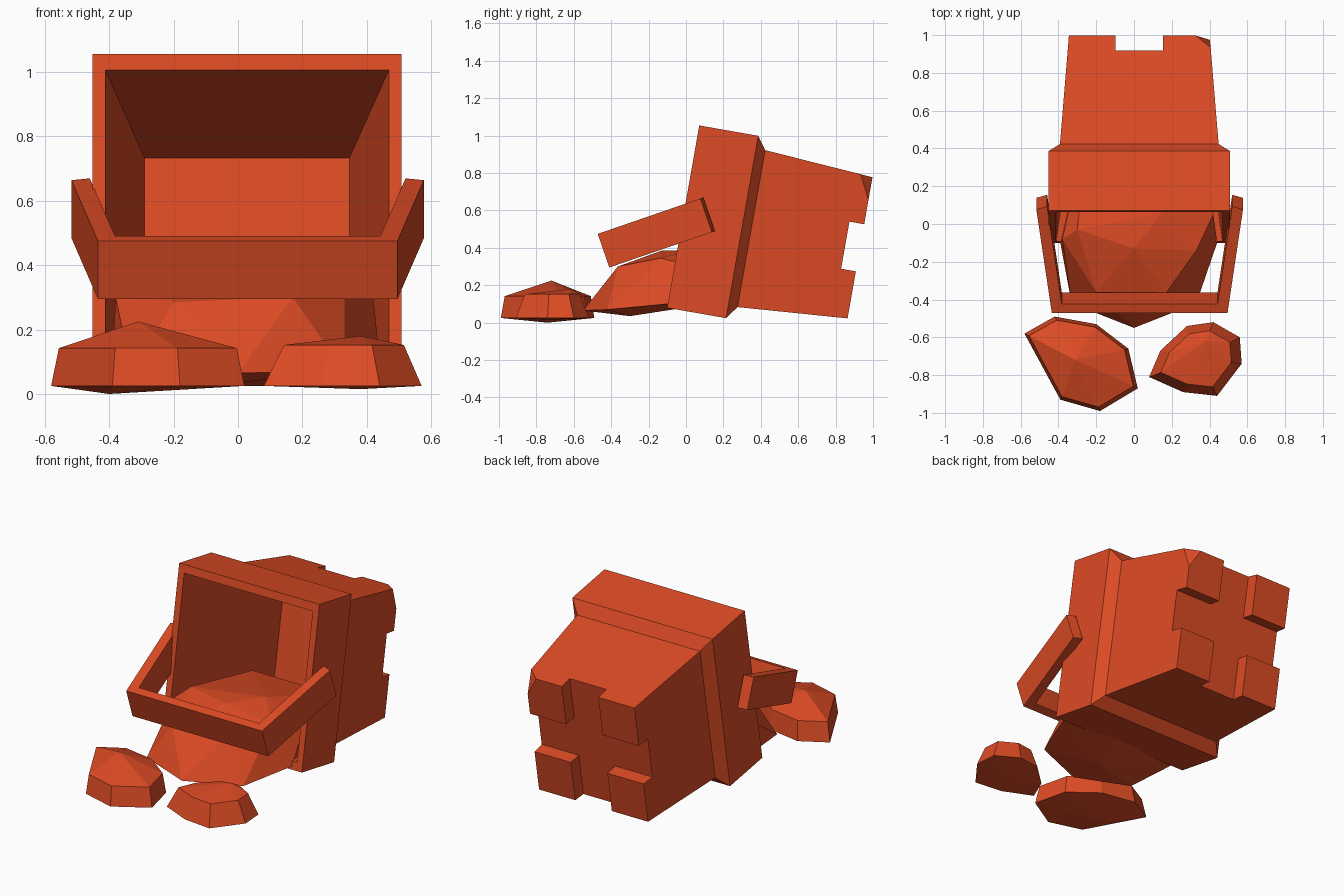
import bpy, bmesh
from math import radians
from mathutils import Matrix, Vector

cube = bpy.data.objects.get("Cube")
if cube:
    bpy.data.objects.remove(cube, do_unlink=True)

COLOR = (0.72, 0.07, 0.018, 1)
orange = bpy.data.materials.new("burnt_orange")
orange.use_nodes = True
orange.diffuse_color = COLOR
orange.node_tree.nodes["Principled BSDF"].inputs["Base Color"].default_value = COLOR


def finish(name, bm, matrix=None):
    """Turn a bmesh into a flat shaded object."""
    bmesh.ops.recalc_face_normals(bm, faces=bm.faces)
    mesh = bpy.data.meshes.new(name)
    bm.to_mesh(mesh)
    bm.free()
    mesh.materials.append(orange)
    obj = bpy.data.objects.new(name, mesh)
    bpy.context.collection.objects.link(obj)
    if matrix:
        obj.matrix_world = matrix
    return obj


def hull(name, points, matrix=None):
    """Faceted solid wrapped around a few points."""
    bm = bmesh.new()
    verts = [bm.verts.new(p) for p in points]
    res = bmesh.ops.convex_hull(bm, input=verts)
    loose = {g for g in res["geom_interior"] + res["geom_unused"]
             if isinstance(g, bmesh.types.BMVert)}
    bmesh.ops.delete(bm, geom=list(loose), context="VERTS")
    bmesh.ops.dissolve_limit(bm, angle_limit=radians(1),
                             verts=bm.verts, edges=bm.edges)
    return finish(name, bm, matrix)


# Bucket lies on its side: local y runs from the mouth to the base
tilt = Matrix.Translation((0.028, -0.015, 0.567)) @ Matrix.Rotation(radians(-10), 4, "X")

# Bucket body: square sections (depth, half width, half height), outside then inside
sections = [(0.88, 0.379, 0.389), (0.37, 0.42, 0.426), (0.32, 0.48, 0.495),
            (0, 0.48, 0.495), (0, 0.44, 0.445), (0.85, 0.318, 0.318)]
bm = bmesh.new()
rings = [[bm.verts.new((x * hx, d, z * hz))
          for x, z in ((-1, -1), (1, -1), (1, 1), (-1, 1))]
         for d, hx, hz in sections]
for a, b in zip(rings, rings[1:]):
    for i in range(4):
        j = (i + 1) % 4
        bm.faces.new((a[i], a[j], b[j], b[i]))
bm.faces.new(rings[0])
bm.faces.new(rings[-1])
finish("bucket", bm, tilt)

# Four corner turrets on the base, one with a chipped corner
for side, sx in (("left", 1), ("right", -1)):
    for level, sz in (("upper", 1), ("lower", -1)):
        pts = []
        for d, hx, hz in ((0.88, 0.379, 0.389), (0.96, 0.373, 0.383)):
            pts += [(sx * x, d, sz * z) for x in (0.125, hx) for z in (0.128, hz)]
        if sx == sz == 1:
            pts.pop()
            pts += [(0.30, 0.96, 0.383), (0.373, 0.96, 0.26), (0.378, 0.895, 0.388)]
        hull(f"{side}_{level}_turret", pts, tilt)

# Handle: splayed U outline, extruded to a band
half = [(0.465, 0), (0.547, 0.58), (0.49, 0.597), (0.412, 0.05)]
outline = half + [(-x, y) for x, y in reversed(half)]
bm = bmesh.new()
band = bm.faces.new([bm.verts.new((x, y, 0)) for x, y in outline])
ext = bmesh.ops.extrude_face_region(bm, geom=[band], use_keep_orig=True)
bmesh.ops.translate(bm, vec=(0, 0, 0.19),
                    verts=[g for g in ext["geom"] if isinstance(g, bmesh.types.BMVert)])
finish("handle", bm, Matrix.Translation((0.03, -0.41, 0.295))
       @ Matrix.Rotation(radians(19), 4, "X"))

# Sand heap spilling out of the mouth
hull("sand_heap", [
    (0, -0.55, 0.065), (-0.33, -0.42, 0.07), (0.33, -0.42, 0.07),
    (-0.39, -0.1, 0.1), (0.44, -0.1, 0.1), (0, -0.3, 0.035),
    (-0.2, -0.36, 0.285), (0.17, -0.365, 0.3), (-0.38, -0.08, 0.3),
    (0, -0.13, 0.385), (0.33, -0.14, 0.345), (0.15, 0.06, 0.39),
    (-0.3, -0.03, 0.37), (0.42, 0.05, 0.3),
    (-0.25, 0.5, 0.28), (0.3, 0.5, 0.28), (-0.25, 0.45, 0.15), (0.3, 0.45, 0.15)])


def clump(name, ring, centre, scale, height, extra):
    """Faceted lump: base outline, a smaller upper outline and extra points."""
    c = Vector(centre)
    pts = [(x, y, 0.025) for x, y in ring]
    for p in ring:
        q = c + (Vector(p) - c) * scale
        pts.append((q.x, q.y, height))
    hull(name, pts + extra)


# Loose sand clumps in front
clump("right_clump",
      [(-0.58, -0.58), (-0.42, -0.49), (-0.2, -0.53), (-0.03, -0.66),
       (0.02, -0.87), (-0.18, -0.99), (-0.39, -0.93)],
      (-0.28, -0.73), 0.92, 0.142, [(-0.31, -0.72, 0.225), (-0.4, -0.74, 0)])
clump("left_clump",
      [(0.08, -0.81), (0.14, -0.67), (0.28, -0.54), (0.42, -0.52),
       (0.56, -0.6), (0.57, -0.74), (0.44, -0.91), (0.26, -0.89)],
      (0.34, -0.71), 0.76, 0.152, [(0.38, -0.62, 0.18), (0.38, -0.72, 0.015)])
